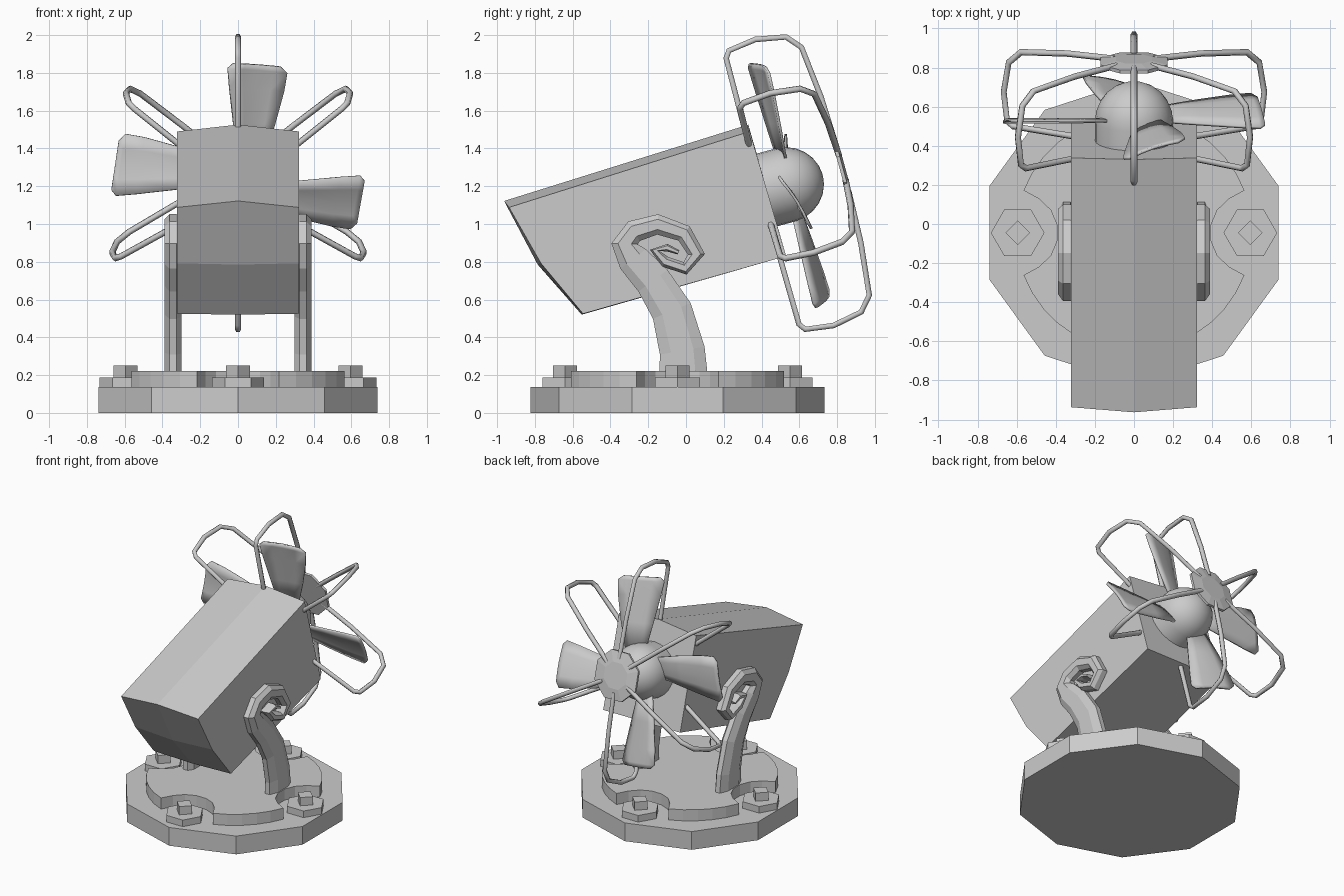
import bpy, bmesh, math
from mathutils import Vector, Matrix

if "Cube" in bpy.data.objects:
    bpy.data.objects.remove(bpy.data.objects["Cube"])

CY = -0.045                                   # base centre in y
FAN = Matrix.Translation((0, 0.41, 1.175)) @ Matrix.Rotation(math.radians(15.3), 4, 'X')


def mesh_obj(name, verts, faces, matrix=None):
    me = bpy.data.meshes.new(name)
    me.from_pydata([tuple(v) for v in verts], [], faces)
    bm = bmesh.new()
    bm.from_mesh(me)
    bmesh.ops.recalc_face_normals(bm, faces=bm.faces)
    bm.to_mesh(me)
    bm.free()
    ob = bpy.data.objects.new(name, me)
    bpy.context.collection.objects.link(ob)
    if matrix:
        ob.matrix_world = matrix
    return ob


def loft(name, rings, matrix=None):
    """Skin a list of closed rings and cap both ends."""
    n = len(rings[0])
    verts = [p for r in rings for p in r]
    faces = [(i * n + j, i * n + (j + 1) % n, (i + 1) * n + (j + 1) % n, (i + 1) * n + j)
             for i in range(len(rings) - 1) for j in range(n)]
    faces += [tuple(range(n)), tuple(range(len(verts) - n, len(verts)))]
    return mesh_obj(name, verts, faces, matrix)


def prism(name, outline, z0, z1):
    return loft(name, [[(x, y, z) for x, y in outline] for z in (z0, z1)])


def ngon(n, r, cx, cy, start=0.0):
    return [(cx + r * math.cos(start + 2 * math.pi * i / n),
             cy + r * math.sin(start + 2 * math.pi * i / n)) for i in range(n)]


def smooth(ob, angle=40):
    bpy.ops.object.select_all(action='DESELECT')
    ob.select_set(True)
    bpy.context.view_layer.objects.active = ob
    bpy.ops.object.shade_smooth_by_angle(angle=math.radians(angle))


# Ten-sided base plate
prism("base_plate", ngon(10, 0.777, 0, CY, math.pi / 2), 0, 0.138)

# Raised tier with four round notches around the bolts
tier = []
for q in range(4):
    a0 = q * math.pi / 2
    for i in range(6):
        a = a0 + math.radians(21 + 48 * i / 5)
        tier.append((0.605 * math.cos(a), CY + 0.605 * math.sin(a)))
    b = a0 + math.pi / 2                      # direction of the next bolt
    for i in range(1, 7):
        a = b + math.pi + math.radians(80 - 160 * i / 7) * -1
        tier.append((0.595 * math.cos(b) + 0.205 * math.cos(a),
                     CY + 0.595 * math.sin(b) + 0.205 * math.sin(a)))
# keep every notch running in the same direction as the outline
for q in range(4):
    s = q * 12 + 6
    tier[s:s + 6] = sorted(tier[s:s + 6],
                           key=lambda p: (Vector(p) - Vector(tier[s - 1])).length)
prism("base_tier", tier, 0.13, 0.222)

# Bolts: hexagonal washer and square head
for q in range(4):
    a = q * math.pi / 2
    x, y = 0.595 * math.cos(a), CY + 0.595 * math.sin(a)
    prism(f"washer_{q}", ngon(6, 0.137, x, y), 0.13, 0.188)
    prism(f"bolt_head_{q}", ngon(4, 0.063, x, y), 0.18, 0.25)

# Housing: tilted box with a shallow central ridge
side = [(-0.937, 1.088), (-0.768, 0.792), (-0.545, 0.525), (0.53, 0.83), (0.338, 1.49)]
mid = [(-0.963, 1.122), (-0.785, 0.785), (-0.552, 0.52), (0.53, 0.83), (0.33, 1.526)]
loft("housing", [[(x, y, z) for y, z in prof]
                 for x, prof in ((-0.322, side), (0, mid), (0.322, side))])

# Scroll arms: spine (y, z, half width) curling into a spiral
spine = [(-0.013, 0.20, 0.128), (-0.02, 0.33, 0.12), (-0.075, 0.54, 0.108),
         (-0.175, 0.70, 0.096), (-0.28, 0.815, 0.085), (-0.325, 0.895, 0.07),
         (-0.275, 0.962, 0.06), (-0.15, 0.998, 0.054), (-0.01, 0.95, 0.048),
         (0.055, 0.84, 0.045), (-0.005, 0.765, 0.034), (-0.11, 0.80, 0.03),
         (-0.165, 0.86, 0.026), (-0.10, 0.875, 0.02), (-0.04, 0.85, 0.012)]
for s, label in ((1, "right"), (-1, "left")):
    rings = []
    for i, (y, z, w) in enumerate(spine):
        a, b = spine[max(i - 1, 0)], spine[min(i + 1, len(spine) - 1)]
        t = Vector((b[0] - a[0], b[1] - a[1])).normalized()
        n = Vector((1, 0)) if i == 0 else Vector((t.y, -t.x))
        rings.append([(s * x, y + n.x * w * k, z + n.y * w * k) for x, k in
                      ((0.298, -0.7), (0.298, 0.7), (0.325, 1), (0.362, 1),
                       (0.388, 0.5), (0.388, -0.5), (0.362, -1), (0.325, -1))])
    loft(f"scroll_arm_{label}", rings)

# Hub: short sleeve with a dome, turned around the fan axis
prof = [(0.2, -0.06), (0.2, 0.12)] + [
    (0.2 * math.cos(a), 0.12 + 0.205 * math.sin(a))
    for a in (math.radians(d) for d in (15, 30, 45, 60, 75, 87))]
smooth(loft("fan_hub", [[(x, d, z) for x, z in ngon(24, r, 0, 0)] for r, d in prof], FAN))

# Four pitched blades: (radius, offset) along both edges
edge_a = [(0.12, 0.0), (0.34, 0.03), (0.54, 0.055), (0.645, 0.065), (0.67, 0.035)]
edge_b = [(0.12, -0.13), (0.32, -0.19), (0.5, -0.235), (0.6, -0.25), (0.635, -0.215)]
for k in range(4):
    ang = math.radians(90 * k - 1)
    ca, sa = math.cos(ang), math.sin(ang)
    verts, m = [], 5
    for (r0, t0), (r1, t1) in zip(edge_a, edge_b):
        for j in range(m):
            f = j / (m - 1)
            r, t = r0 + (r1 - r0) * f, t0 + (t1 - t0) * f
            d = 0.118 - 0.3 * t + 0.012 * math.sin(f * math.pi)
            verts.append((r * ca - t * sa, d, r * sa + t * ca))
    faces = [(i * m + j, i * m + j + 1, (i + 1) * m + j + 1, (i + 1) * m + j)
             for i in range(len(edge_a) - 1) for j in range(m - 1)]
    blade = mesh_obj(f"fan_blade_{k}", verts, faces, FAN)
    mod = blade.modifiers.new("thickness", 'SOLIDIFY')
    mod.thickness, mod.offset = 0.014, 0
    smooth(blade)

# Cage wires: (radius, depth) path repeated around the axis
wire = [(0.3, -0.01), (0.73, -0.005), (0.765, 0.02), (0.785, 0.17), (0.755, 0.33),
        (0.68, 0.395), (0.4, 0.425), (0.12, 0.435)]
for k, deg in enumerate((90, 39.5, -30, -90, 210, 140.5)):
    a = math.radians(deg)
    scale = 1.0 if abs(deg) == 90 else 0.98
    cu = bpy.data.curves.new(f"cage_wire_{k}", 'CURVE')
    cu.dimensions = '3D'
    cu.bevel_depth, cu.bevel_resolution, cu.use_fill_caps = 0.017, 1, True
    sp = cu.splines.new('POLY')
    sp.points.add(len(wire) - 1)
    for p, (r, d) in zip(sp.points, wire):
        p.co = (scale * r * math.cos(a), d, scale * r * math.sin(a), 1)
    ob = bpy.data.objects.new(f"cage_wire_{k}", cu)
    bpy.context.collection.objects.link(ob)
    ob.matrix_world = FAN
    bpy.ops.object.select_all(action='DESELECT')
    ob.select_set(True)
    bpy.context.view_layer.objects.active = ob
    bpy.ops.object.convert(target='MESH')

# Disc joining the wires
loft("cage_disc", [[(x, d, z) for x, z in ngon(8, r, 0, 0, math.pi / 8)]
                   for r, d in ((0.185, 0.42), (0.185, 0.438), (0.1, 0.45))], FAN)
